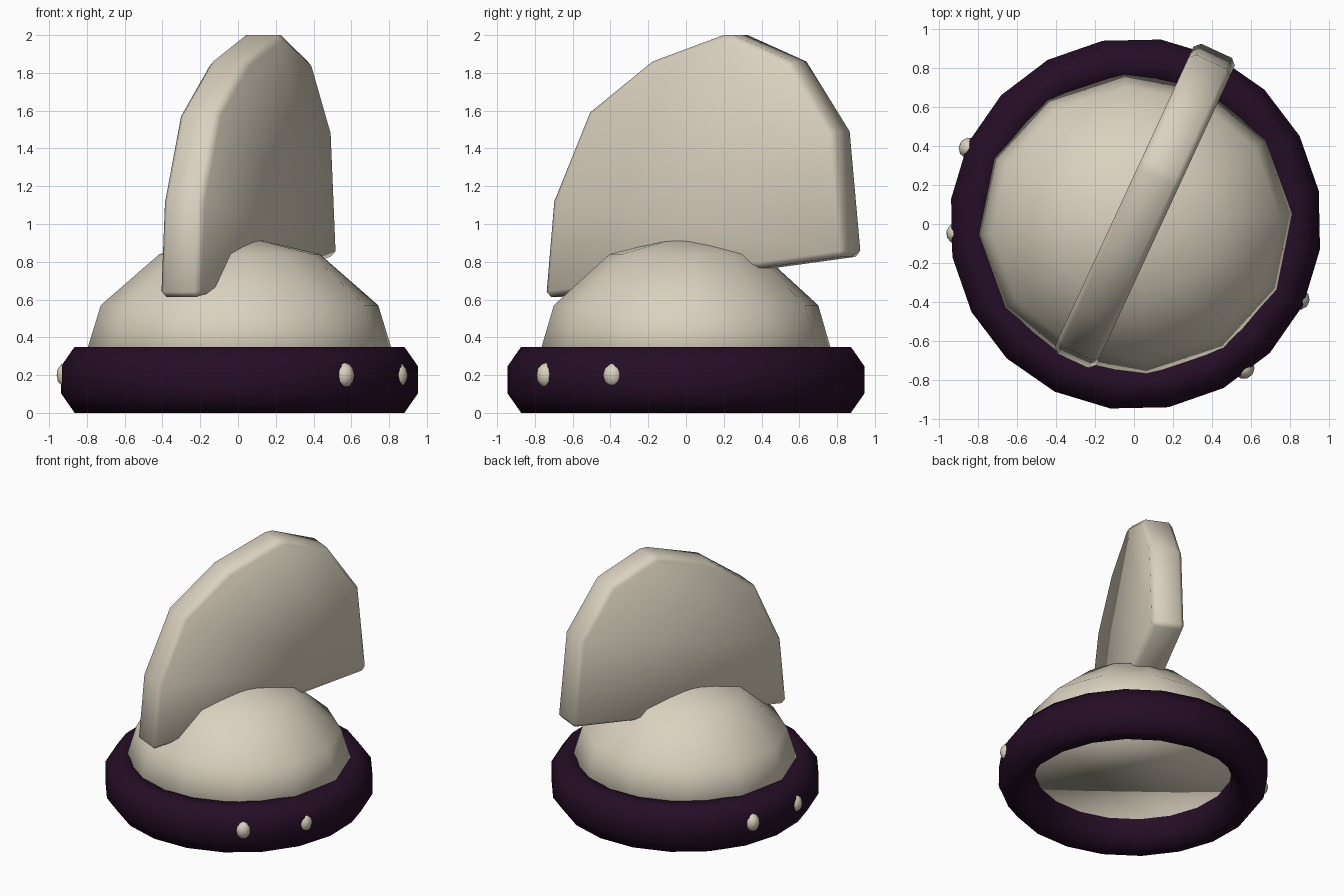
import bpy, bmesh, math
from mathutils import Matrix, Vector

if "Cube" in bpy.data.objects:
    bpy.data.objects.remove(bpy.data.objects["Cube"])


def material(name, rgb):
    m = bpy.data.materials.new(name)
    m.diffuse_color = (*rgb, 1)
    m.use_nodes = True
    m.node_tree.nodes["Principled BSDF"].inputs["Base Color"].default_value = m.diffuse_color
    return m


cream = material("warm_cream", (0.70, 0.64, 0.52))
plum = material("dark_plum", (0.018, 0.004, 0.019))


def add_object(name, bm, mat):
    bmesh.ops.recalc_face_normals(bm, faces=bm.faces)
    for f in bm.faces:
        f.smooth = True
    me = bpy.data.meshes.new(name)
    bm.to_mesh(me)
    bm.free()
    me.materials.append(mat)
    ob = bpy.data.objects.new(name, me)
    bpy.context.scene.collection.objects.link(ob)
    return ob


CX = 0.008  # shared centre of the round parts

# Base ring: octagonal section swept around the centre
bm = bmesh.new()
SEG, SIDES = 20, 8
k = 1 / math.cos(math.pi / SIDES)
rings = []
for i in range(SEG):
    a = math.radians(10.2) + math.tau * i / SEG
    loop = []
    for j in range(SIDES):
        b = math.tau * (j + 0.5) / SIDES
        r = 0.83 + 0.123 * k * math.cos(b)
        z = 0.175 + 0.175 * k * math.sin(b)
        loop.append(bm.verts.new((CX + r * math.cos(a), r * math.sin(a), z)))
    rings.append(loop)
for i in range(SEG):
    p, q = rings[i], rings[(i + 1) % SEG]
    for j in range(SIDES):
        n = (j + 1) % SIDES
        bm.faces.new((p[j], q[j], q[n], p[n]))
add_object("base_ring", bm, plum)

# Dome: upper half of a coarse sphere with a flat underside
bm = bmesh.new()
bmesh.ops.create_uvsphere(bm, u_segments=12, v_segments=6, radius=1)
bmesh.ops.delete(bm, geom=[v for v in bm.verts if v.co.z < -0.01], context='VERTS')
bmesh.ops.contextual_create(bm, geom=[e for e in bm.edges if e.is_boundary])
bmesh.ops.transform(bm, verts=bm.verts, matrix=Matrix.Translation((CX, 0, 0.2))
                    @ Matrix.Diagonal((0.85, 0.81, 0.74, 1))
                    @ Matrix.Rotation(math.radians(4), 4, 'Z'))
add_object("dome", bm, cream)

# Fin: thick rounded plate standing diagonally through the dome
profile = [(-0.77, 0.61), (-0.723, 1.12), (-0.514, 1.59), (-0.15, 1.86),
           (0.265, 2.0), (0.325, 2.0), (0.668, 1.86), (0.92, 1.49), (0.985, 0.83)]
along = Vector((0.42, 0.907, 0)).normalized()
across = Vector((along.y, -along.x, 0))
bm = bmesh.new()
sides = []
for w in (-0.105, 0.128):
    sides.append([bm.verts.new(along * u + across * w + Vector((0, 0, z)))
                  for u, z in profile])
    bm.faces.new(sides[-1])
for i in range(len(profile)):
    n = (i + 1) % len(profile)
    bm.faces.new((sides[0][i], sides[0][n], sides[1][n], sides[1][i]))
fin = add_object("fin", bm, cream)
bevel = fin.modifiers.new("edge_bevel", 'BEVEL')
bevel.width = 0.03
bevel.segments = 1
bevel.limit_method = 'ANGLE'
bevel.angle_limit = math.radians(60)

# Studs set into the outside of the ring
for i, deg in enumerate((-52.7, -24.5, 183, 155.3)):
    bm = bmesh.new()
    bmesh.ops.create_icosphere(bm, subdivisions=2, radius=1)
    a = math.radians(deg)
    bmesh.ops.transform(bm, verts=bm.verts, matrix=Matrix.Rotation(a, 4, 'Z')
                        @ Matrix.Translation((0.928, 0, 0.2))
                        @ Matrix.Diagonal((0.055, 0.055, 0.068, 1)))
    if i == 2:  # this one sits a little deeper
        bmesh.ops.translate(bm, verts=bm.verts, vec=(0.02, 0, 0))
    add_object(f"stud_{i + 1}", bm, cream)
